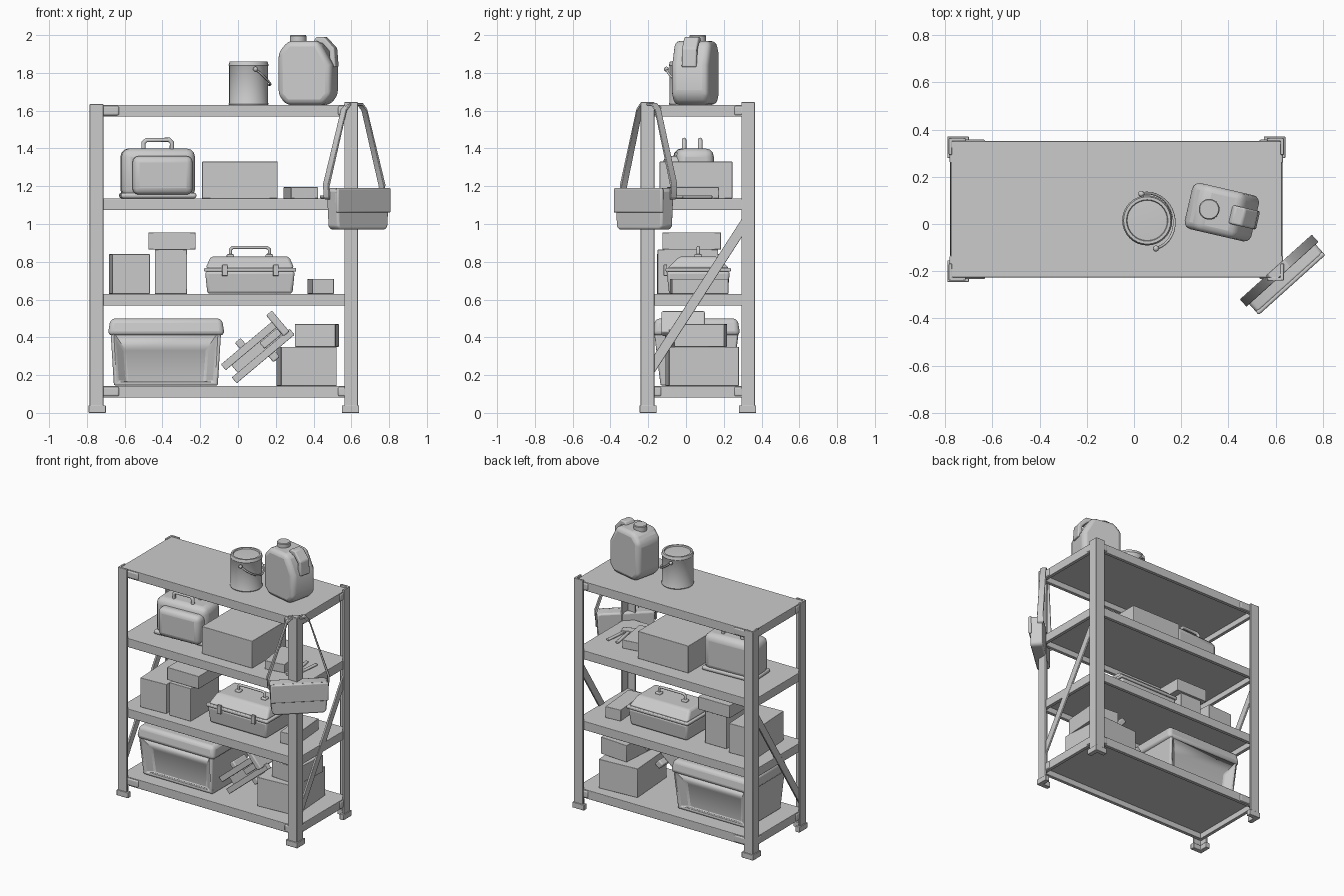
import bpy, bmesh, math
from mathutils import Vector, Matrix

if "Cube" in bpy.data.objects:
    bpy.data.objects.remove(bpy.data.objects["Cube"])


def finish(name, bm, bevel=0.0, segs=3, angle=35):
    bmesh.ops.recalc_face_normals(bm, faces=bm.faces)
    me = bpy.data.meshes.new(name)
    bm.to_mesh(me)
    bm.free()
    ob = bpy.data.objects.new(name, me)
    bpy.context.collection.objects.link(ob)
    if bevel:
        m = ob.modifiers.new("bevel", 'BEVEL')
        m.width, m.segments, m.limit_method = bevel, segs, 'ANGLE'
    bpy.ops.object.select_all(action='DESELECT')
    ob.select_set(True)
    bpy.context.view_layer.objects.active = ob
    bpy.ops.object.shade_smooth_by_angle(angle=math.radians(angle))
    return ob


def frustum_bm(z0, z1, bottom, top):
    bm = bmesh.new()
    bmesh.ops.create_cube(bm, size=1)
    for v in bm.verts:
        s = top if v.co.z > 0 else bottom
        v.co = Vector((v.co.x * s[0], v.co.y * s[1], z1 if v.co.z > 0 else z0))
    return bm


def frustum(name, c, z, bottom, top, bevel=0.0, rot=0):
    ob = finish(name, frustum_bm(*z, bottom, top), bevel)
    ob.location = (c[0], c[1], 0)
    ob.rotation_euler.z = math.radians(rot)
    return ob


def box(name, x, y, z, bevel=0.0, rot=0):
    s = (x[1] - x[0], y[1] - y[0])
    return frustum(name, (sum(x) / 2, sum(y) / 2), z, s, s, bevel, rot)


def prism(name, outline, depth, matrix, bevel=0.0):
    # outline in local x/z, extruded along local y
    bm = bmesh.new()
    f = bm.faces.new([bm.verts.new((a, -depth / 2, b)) for a, b in outline])
    r = bmesh.ops.extrude_face_region(bm, geom=[f])
    bmesh.ops.translate(bm, vec=(0, depth, 0),
                        verts=[g for g in r['geom'] if isinstance(g, bmesh.types.BMVert)])
    ob = finish(name, bm, bevel)
    ob.matrix_world = matrix
    return ob


def lathe(name, profile, loc, steps=32):
    bm = bmesh.new()
    vs = [bm.verts.new((r, 0, z)) for r, z in profile]
    es = [bm.edges.new(p) for p in zip(vs, vs[1:])]
    bmesh.ops.spin(bm, geom=vs + es, cent=(0, 0, 0), axis=(0, 0, 1),
                   angle=math.tau, steps=steps)
    bmesh.ops.remove_doubles(bm, verts=bm.verts, dist=1e-4)
    ob = finish(name, bm)
    ob.location = loc
    return ob


def tube(name, pts, r):
    cu = bpy.data.curves.new(name, 'CURVE')
    cu.dimensions, cu.bevel_depth, cu.bevel_resolution, cu.use_fill_caps = '3D', r, 2, True
    sp = cu.splines.new('POLY')
    sp.points.add(len(pts) - 1)
    for p, co in zip(sp.points, pts):
        p.co = (*co, 1)
    ob = bpy.data.objects.new(name, cu)
    bpy.context.collection.objects.link(ob)
    return ob


def place(x, y, z, rot):
    return Matrix.Translation((x, y, z)) @ Matrix.Rotation(math.radians(rot), 4, 'Z')


# Angle-section posts with feet at the four corners
X0, X1, Y0, Y1 = -0.785, 0.635, -0.24, 0.365
for side, cx, sx in (("left", X0, 1), ("right", X1, -1)):
    for end, cy, sy in (("front", Y0, 1), ("back", Y1, -1)):
        for part, w, t, z, o in (("post", .072, .014, (0, 1.645 if sx < 0 else 1.635), 0),
                                 ("foot", .085, .026, (0, .04), -.006)):
            bm = bmesh.new()
            L = [(o, o), (w, o), (w, t), (t, t), (t, w), (o, w)]
            f = bm.faces.new([bm.verts.new((cx + sx * a, cy + sy * b, z[0])) for a, b in L])
            r = bmesh.ops.extrude_face_region(bm, geom=[f])
            bmesh.ops.translate(bm, vec=(0, 0, z[1] - z[0]),
                                verts=[g for g in r['geom'] if isinstance(g, bmesh.types.BMVert)])
            finish(f"{end}_{side}_{part}", bm, .003, 2)

# Shelf decks, rim beams and end clips
for i, zt in enumerate((.143, .63, 1.135, 1.63)):
    box(f"shelf_deck_{i}", (-.775, .625), (-.225, .35), (zt - .022, zt))
    z = (zt - .062, zt)
    for n, a in (("front", -.226), ("back", .326)):
        box(f"shelf_{n}_beam_{i}", (-.77, .62), (a, a + .025), z, .004)
    for n, a in (("left", -.776), ("right", .601)):
        box(f"shelf_{n}_beam_{i}", (a, a + .025), (-.22, .345), z, .004)
    if i in (0, 3):
        zc = (zt - .055, zt - .005)
        for x in (-.745, .53):
            for y in (-.234, .338):
                box(f"beam_clip_{i}", (x, x + .115 if x < 0 else x + .09), (y, y + .02), zc, .009)
        for x in (-.781, .611):
            for y in (-.2, .255):
                box(f"side_clip_{i}", (x, x + .02), (y, y + .07), zc, .009)

# Diagonal side braces
for n, x in (("left", -.772), ("right", .622)):
    a, b = Vector((x, -.2, .21)), Vector((x, .325, 1.025))
    d = b - a
    br = box(f"{n}_brace", (-.007, .007), (-.026, .026), (-d.length / 2, d.length / 2), .004)
    br.location = (a + b) / 2
    br.rotation_euler = (-math.atan2(d.y, d.z), 0, 0)

# Paint can with bail
lathe("paint_can", [(0, 0), (.103, 0), (.106, .006), (.103, .012), (.103, .205), (.106, .21),
                    (.1, .23), (.088, .23), (.085, .222), (0, .226)], (.056, .015, 1.63))
M = place(.062, .012, 1.82, 15)
bail = []
for k in range(17):
    t = math.pi * (k / 16 - .5)
    bail.append(M @ Vector((.108 * math.cos(t), .12 * math.sin(t), -.085 * math.cos(t))))
tube("paint_can_bail", bail, .006)
for s in (0, -1):
    bpy.ops.mesh.primitive_uv_sphere_add(segments=12, ring_count=8, radius=.013, location=bail[s])
    bpy.context.object.name = "bail_pivot"

# Jerry can: bevelled body, strap handle, cap
M = place(.372, .05, 1.63, -13)
prism("jerry_can", [(-.145, .05), (-.1, 0), (.1, 0), (.145, .05), (.145, .215), (.075, .34),
                    (-.09, .34), (-.145, .28)], .2, M, .03)
prism("jerry_can_handle", [(.03, .325), (.05, .36), (.095, .36), (.15, .3), (.158, .2),
                           (.125, .2), (.122, .285), (.085, .325)], .08, M, .008)
lathe("jerry_can_cap", [(0, .33), (.044, .33), (.044, .365), (.04, .37), (0, .37)],
      M @ Vector((-.055, 0, 0)))

# Soft case with pocket and two handles
box("soft_case", (-.62, -.23), (-.06, .14), (1.137, 1.4), .045, 3)
box("soft_case_base", (-.625, -.225), (-.065, .145), (1.136, 1.165), .012, 3)
box("soft_case_pocket", (-.56, -.24), (-.115, 0), (1.155, 1.36), .035, 3)
for y in (-.01, .075):
    tube("soft_case_handle", [(-.5, y, 1.37), (-.5, y, 1.43), (-.485, y, 1.444), (-.365, y, 1.446),
                              (-.35, y, 1.43), (-.35, y, 1.37)], .012)

# Plain cartons on all shelves
for n, x, y, z, r in (
        ("wide_carton", (-.19, .21), (-.14, .245), (1.135, 1.33), 0),
        ("flat_carton", (.26, .405), (-.09, .165), (1.135, 1.195), 9),
        ("left_carton", (-.675, -.475), (-.15, .2), (.63, .84), 3),
        ("tall_carton", (-.44, -.27), (-.15, .17), (.63, .865), 0),
        ("top_carton", (-.475, -.225), (-.125, .185), (.865, .955), 0),
        ("narrow_carton", (.38, .495), (-.08, .22), (.63, .71), 5),
        ("heavy_carton", (.215, .51), (-.1, .27), (.143, .35), 4),
        ("stacked_carton", (.31, .525), (-.055, .21), (.35, .47), -4)):
    box(n, x, y, z, .003, r)

# Flat hand tool beside the flat carton
box("hand_tool_head", (.44, .54), (-.09, -.03), (1.136, 1.152), .005, 20)
for x in (.455, .505):
    box("hand_tool_grip", (x, x + .022), (-.04, .14), (1.136, 1.15), .005, 10 if x < .5 else -6)

# Toolbox
C = (.063, .065)
frustum("toolbox_base", C, (.631, .75), (.45, .31), (.475, .335), .015)
box("toolbox_rim", (-.18, .308), (-.108, .238), (.748, .768), .006)
frustum("toolbox_lid", C, (.765, .828), (.47, .33), (.415, .2), .015)
for x in (-.07, .2):
    box("toolbox_latch", (x - .015, x + .015), (-.118, -.1), (.725, .785), .004)
tube("toolbox_handle", [(-.04, .065, .82), (-.04, .065, .865), (-.028, .065, .876),
                        (.154, .065, .876), (.166, .065, .865), (.166, .065, .82)], .009)
for x in (-.04, .166):
    box("toolbox_handle_mount", (x - .02, x + .02), (.045, .085), (.82, .84), .006)

# Storage bin: tapered body with recessed panels, rounded lid
bm = frustum_bm(.145, .43, (.55, .38), (.585, .44))
bm.normal_update()
for f in [f for f in bm.faces if abs(f.normal.y) > .8]:
    out = f.normal.copy()
    bmesh.ops.inset_region(bm, faces=[f], thickness=.03)
    for _ in range(1):
        bmesh.ops.inset_region(bm, faces=[f], thickness=.07, depth=0)
    for v in f.verts:
        v.co -= out * .045
        v.co.z = .16 if v.co.z < .28 else .33
bin_body = finish("storage_bin", bm, .008, 2)
bin_body.location = (-.382, .055, 0)
frustum("storage_bin_lid", (-.38, .055), (.41, .5), (.62, .465), (.59, .435), .025)

# Folded step stand leaning on the cartons
M = Matrix.Translation((.1, -.04, .325)) @ Matrix.Rotation(math.radians(-40), 4, 'Y')
for n, u, y, w, s in (
        ("stand_upper_rail", (-.19, .2), (-.05, -.01), (.03, .07), .004),
        ("stand_lower_rail", (-.19, .21), (-.05, -.01), (-.06, -.02), .004),
        ("stand_panel", (-.15, .17), (-.01, .03), (-.045, .055), .004),
        ("stand_hinge_plate", (.04, .16), (-.07, -.045), (-.015, .025), .006),
        ("stand_low_step", (-.06, -.02), (-.04, .1), (.05, .11), .008),
        ("stand_high_step", (.16, .2), (-.09, .14), (-.03, .115), .008),
        ("stand_peg", (.03, .075), (-.04, .08), (-.1, -.05), .008)):
    ob = box(n, u, y, w, s)
    ob.matrix_world = M @ Matrix.Translation((sum(u) / 2, sum(y) / 2, 0))

# Shoulder bag hung on the front right post
M = place(.635, -.22, 0, 42)
W = .19
bag = prism("shoulder_bag", [(-W, 1.18), (-W + .012, .985), (-W + .03, .97), (W - .03, .97),
                             (W - .012, .985), (W, 1.18), (W - .02, 1.19), (-W + .02, 1.19)],
            .085, M, .018)
flap = prism("shoulder_bag_flap", [(-W, 1.19), (-W, 1.06), (W, 1.06), (W, 1.19)], .02,
             M @ Matrix.Translation((0, -.042, 0)), .008)
# Strap loop as a ribbon
path = [(-.2, 1.14), (-.205, 1.21), (-.075, 1.61), (-.045, 1.64), (.045, 1.64),
        (.075, 1.61), (.205, 1.21), (.2, 1.14)]
inner = [(a * .94 + (0), b - .012) for a, b in path]
prism("shoulder_bag_strap", path + inner[::-1], .042, M @ Matrix.Translation((0, .03, 0)), .003)
